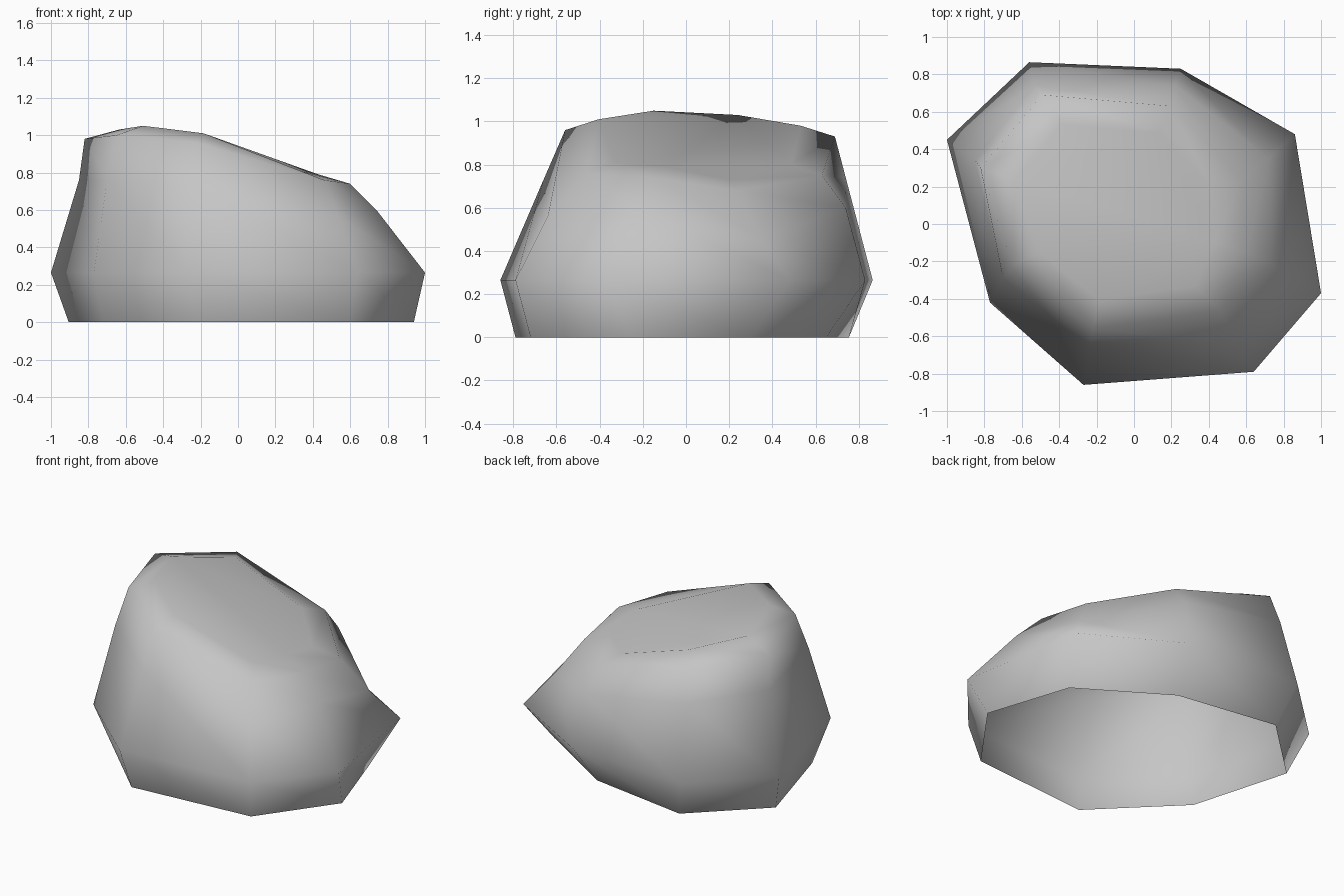
import bpy
import math
from mathutils import Vector

default_cube = bpy.data.objects.get("Cube")
if default_cube:
    bpy.data.objects.remove(default_cube, do_unlink=True)

# Stone colour
stone = bpy.data.materials.new("stone grey")
stone.use_nodes = True
grey = (0.56, 0.56, 0.56, 1)
stone.diffuse_color = grey
stone.node_tree.nodes["Principled BSDF"].inputs["Base Color"].default_value = grey


def level_ring(points, height):
    return [Vector((x, y, height)) for x, y in points]


# Ground outline and the widest outline just above it
foot = level_ring([(-.905, .35), (-.48, .755), (.2, .65), (.76, .3),
                   (.94, -.25), (.6, -.72), (-.23, -.79), (-.72, -.3)], 0)
waist = level_ring([(-1, .45), (-.56, .865), (.25, .83), (.86, .48),
                    (1, -.37), (.64, -.79), (-.27, -.86), (-.77, -.42)], .265)

# Uneven shoulder and tilted crest that give the boulder its lean
shoulder = [Vector(p) for p in [
    (-.85, .34, .76), (-.53, .74, .74), (.22, .74, .6), (.72, .35, .46),
    (.74, -.22, .6), (.54, -.64, .56), (-.24, -.66, .73), (-.7, -.29, .76)]]
crest = [Vector(p) for p in [
    (-.82, .3, .98), (-.49, .69, .93), (.2, .63, .75), (.58, .24, .68),
    (.6, -.15, .74), (.46, -.46, .76), (-.22, -.56, .96), (-.65, -.22, 1.0)]]

# Crown: the crest drawn inward and lifted to round off the top
crown_centre = Vector((-.08, .06, 0))
crown = []
for p in crest:
    inner = p.lerp(crown_centre, .25)
    inner.z = p.z + .05
    crown.append(inner)


def loft(name, rings, material):
    """Skin a stack of closed rings, capped on top and open underneath."""
    count = len(rings[0])
    verts = [p for ring in rings for p in ring]
    faces = []
    # Rings run clockwise from above, so quads wind upward first
    for level in range(len(rings) - 1):
        for i in range(count):
            j = (i + 1) % count
            a, b = level * count, (level + 1) * count
            faces.append((a + i, b + i, b + j, a + j))
    last = (len(rings) - 1) * count
    faces.append(tuple(last + i for i in reversed(range(count))))
    mesh = bpy.data.meshes.new(name)
    mesh.from_pydata(verts, [], faces)
    mesh.materials.append(material)
    obj = bpy.data.objects.new(name, mesh)
    bpy.context.collection.objects.link(obj)
    return obj


# Boulder: a smooth hollow shell
boulder = loft("boulder", [foot, waist, shoulder, crest, crown], stone)
bpy.ops.object.select_all(action="DESELECT")
boulder.select_set(True)
bpy.context.view_layer.objects.active = boulder
bpy.ops.object.shade_smooth_by_angle(angle=math.radians(75))
